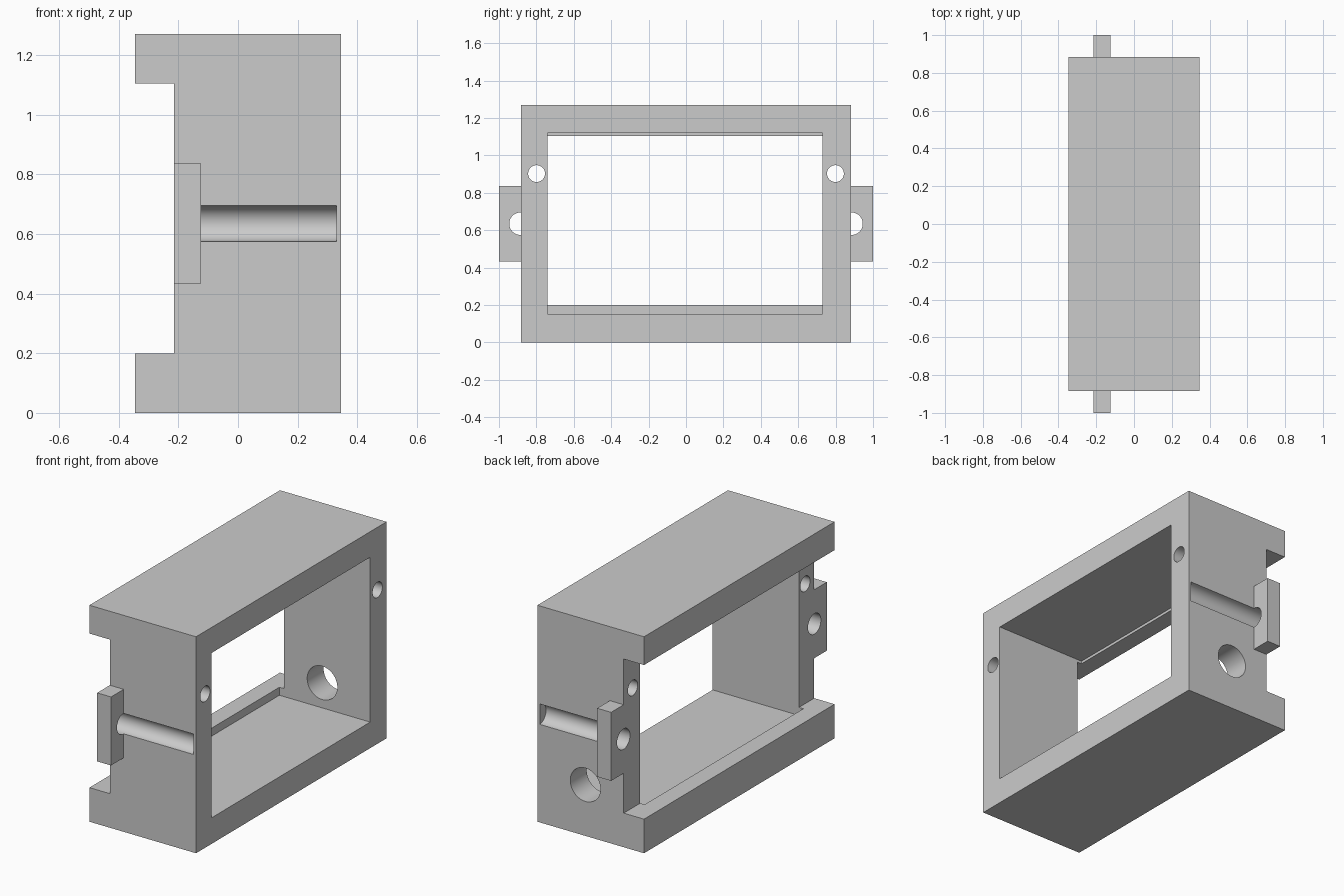
import bpy
import bmesh
import math
from mathutils import Matrix, Vector

cube = bpy.data.objects.get("Cube")
if cube:
    bpy.data.objects.remove(cube, do_unlink=True)

grey = bpy.data.materials.new("plain grey")
grey.use_nodes = True
COLOUR = (0.6, 0.6, 0.6, 1)
grey.diffuse_color = COLOUR
grey.node_tree.nodes["Principled BSDF"].inputs["Base Color"].default_value = COLOUR


def add_object(name, bm):
    bmesh.ops.recalc_face_normals(bm, faces=bm.faces)
    mesh = bpy.data.meshes.new(name)
    bm.to_mesh(mesh)
    bm.free()
    mesh.materials.append(grey)
    obj = bpy.data.objects.new(name, mesh)
    bpy.context.collection.objects.link(obj)
    return obj


def box(name, low, high):
    low, high = Vector(low), Vector(high)
    bm = bmesh.new()
    place = Matrix.Translation((low + high) / 2) @ Matrix.Diagonal((*(high - low), 1))
    bmesh.ops.create_cube(bm, size=1, matrix=place)
    return add_object(name, bm)


def rod(name, start, end, radius):
    start, end = Vector(start), Vector(end)
    axis = end - start
    turn = axis.to_track_quat('Z', 'Y').to_matrix().to_4x4()
    bm = bmesh.new()
    bmesh.ops.create_cone(bm, cap_ends=True, segments=48, radius1=radius, radius2=radius,
                          depth=axis.length, matrix=Matrix.Translation((start + end) / 2) @ turn)
    return add_object(name, bm)


def combine(target, tool, operation):
    mod = target.modifiers.new(tool.name, 'BOOLEAN')
    mod.operation = operation
    mod.solver = 'EXACT'
    mod.object = tool
    bpy.context.view_layer.objects.active = target
    bpy.ops.object.modifier_apply(modifier=mod.name)
    bpy.data.objects.remove(tool, do_unlink=True)


# Main dimensions
HALF_X, HALF_Y, HEIGHT = 0.346, 0.883, 1.27
REAR = -0.214          # rear face of the side walls
TAB_FRONT = -0.124

# C-shaped profile swept along y
profile = [(-HALF_X, 0), (HALF_X, 0), (HALF_X, HEIGHT), (-HALF_X, HEIGHT),
           (-HALF_X, 1.104), (REAR, 1.104), (REAR, 0.2), (-HALF_X, 0.2)]
bm = bmesh.new()
face = bm.faces.new([bm.verts.new((x, -HALF_Y, z)) for x, z in profile])
swept = bmesh.ops.extrude_face_region(bm, geom=[face])["geom"]
bmesh.ops.translate(bm, vec=(0, 2 * HALF_Y, 0),
                    verts=[v for v in swept if isinstance(v, bmesh.types.BMVert)])
frame = add_object("housing_frame", bm)

# Large pocket, leaving thin lips on the rear rails, then the window between the rails
combine(frame, box("pocket", (-0.243, -0.741, 0.153), (0.5, 0.731, 1.12)), 'DIFFERENCE')

for side in (-1, 1):
    # Mounting tab on the side wall
    ys = sorted((side, side * 0.84))
    combine(frame, box("tab", (REAR, ys[0], 0.434), (TAB_FRONT, ys[1], 0.836)), 'UNION')
    # Bolt channel through the tab and along the wall
    y = side * 0.885
    combine(frame, rod("channel", (-0.3, y, 0.635), (0.331, y, 0.635), 0.06), 'DIFFERENCE')
    # Small screw hole through the wall
    y = side * 0.799
    combine(frame, rod("screw_hole", (-0.3, y, 0.903), (0.5, y, 0.903), 0.045), 'DIFFERENCE')

# Cable hole through the back wall only
combine(frame, rod("cable_hole", (0.035, 0.6, 0.3), (0.035, 1.1, 0.3), 0.098), 'DIFFERENCE')

bpy.ops.object.select_all(action='DESELECT')
frame.select_set(True)
bpy.context.view_layer.objects.active = frame
bpy.ops.object.shade_smooth_by_angle(angle=math.radians(30))
